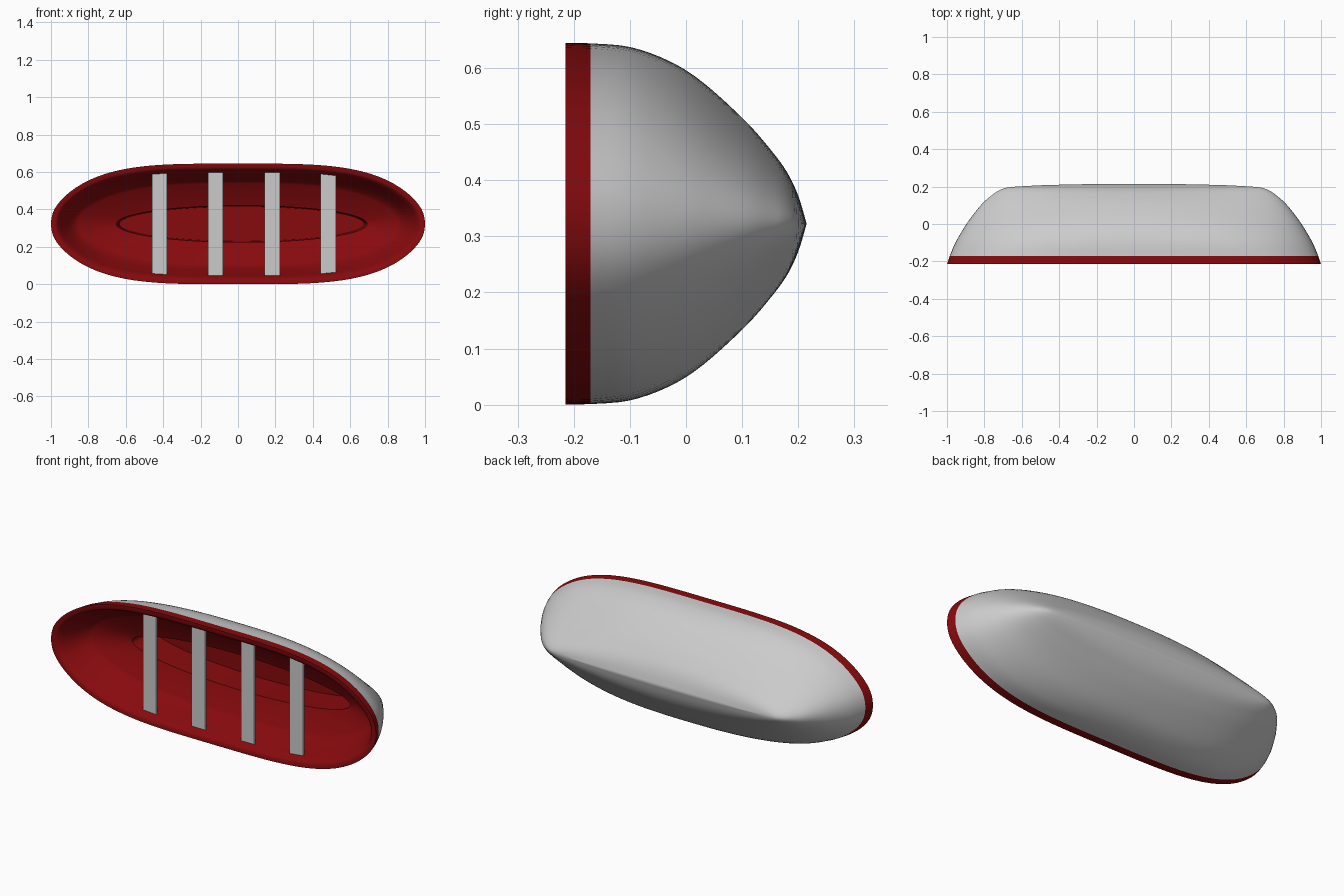
import bpy, math

if "Cube" in bpy.data.objects:
    bpy.data.objects.remove(bpy.data.objects["Cube"])

ZC = 0.3225   # height of the boat's centre line
N = 96        # points around each ring

red = bpy.data.materials.new("red_paint")
red.diffuse_color = (0.24, 0.003, 0.004, 1)
red.use_nodes = True
red.node_tree.nodes["Principled BSDF"].inputs["Base Color"].default_value = red.diffuse_color


def half_width(u, p):
    # outline from pointed ellipse (p near 2) to straight-sided with blunt ends (p near 4)
    u = abs(u)
    return max(0.0, 1 - u ** p) ** (0.5 + 0.05 * (p - 2) * (1 - u ** 20))


def ring(y, a, b, p, cx=0.0, drop=0.0):
    pts = []
    for i in range(N):
        t = 2 * math.pi * i / N
        u = math.cos(t)
        side = 1 if math.sin(t) >= 0 else -1
        w = half_width(u, p) if i % (N // 2) else 0.0
        pts.append((cx + a * u, y - drop * u * u, ZC + side * b * w))
    return pts


def refine(rows, n=4):
    # Catmull-Rom interpolation between ring settings
    out = []
    for i in range(len(rows) - 1):
        r = [rows[max(i - 1, 0)], rows[i], rows[i + 1], rows[min(i + 2, len(rows) - 1)]]
        for k in range(n):
            t = k / n
            out.append([0.5 * (2 * q + (s - p) * t + (2 * p - 5 * q + 4 * s - v) * t * t
                               + (3 * q - p - 3 * s + v) * t ** 3) for p, q, s, v in zip(*r)])
    return out + [list(rows[-1])]


def make(name, verts, faces, mat=None, angle=35):
    me = bpy.data.meshes.new(name)
    me.from_pydata(verts, [], faces)
    ob = bpy.data.objects.new(name, me)
    bpy.context.collection.objects.link(ob)
    bpy.ops.object.select_all(action='DESELECT')
    ob.select_set(True)
    bpy.context.view_layer.objects.active = ob
    bpy.ops.object.mode_set(mode='EDIT')
    bpy.ops.mesh.select_all(action='SELECT')
    bpy.ops.mesh.remove_doubles(threshold=0.00005)
    bpy.ops.object.mode_set(mode='OBJECT')
    bpy.ops.object.shade_smooth_by_angle(angle=math.radians(angle))
    if mat:
        me.materials.append(mat)
    return ob


def loft(name, rings, mat=None, cap=False, angle=35, flip=False):
    verts = [p for r in rings for p in r]
    faces = []
    for k in range(len(rings) - 1):
        for i in range(N):
            j = (i + 1) % N
            f = (k * N + i, k * N + j, (k + 1) * N + j, (k + 1) * N + i)
            faces.append(f[::-1] if flip else f)
    if cap:
        faces.append(tuple(range(len(verts) - N, len(verts))))
    return make(name, verts, faces, mat, angle)


# Grey outer hull: y, half length, half width, outline power, keel droop
hull_rows = [
    (-0.17, 0.985, 0.3215, 3.8, 0), (-0.10, 0.955, 0.315, 3.4, 0),
    (-0.03, 0.915, 0.290, 2.85, 0), (0.03, 0.875, 0.252, 2.4, 0),
    (0.105, 0.815, 0.184, 2.0, 0), (0.15, 0.765, 0.133, 1.9, 0),
    (0.18, 0.720, 0.092, 1.9, 0), (0.20, 0.660, 0.050, 2.0, 0.003),
    (0.215, 0.50, 0.0, 2.0, 0.008)]
loft("hull", [ring(y, a, b, p, 0, d) for y, a, b, p, d in refine(hull_rows)], angle=60)

# Red rim band, inner wall, floor and sunken well: y, half length, half width, power, x offset
inside_rows = [
    (-0.17, 0.985, 0.3215, 3.8, 0), (-0.215, 1.0, 0.3225, 3.8, 0),
    (-0.215, 0.975, 0.302, 3.8, 0), (-0.207, 0.965, 0.291, 3.8, 0),
    (-0.17, 0.945, 0.276, 3.8, 0), (-0.10, 0.905, 0.247, 3.3, 0),
    (-0.06, 0.875, 0.227, 2.9, 0), (-0.05, 0.855, 0.216, 2.8, 0),
    (0.0, 0.67, 0.098, 2.0, 0.02), (0.17, 0.655, 0.093, 2.0, 0.02)]
loft("inner_shell", [ring(*r) for r in inside_rows], red, cap=True, angle=58, flip=True)

# Four bench seats, their ends trimmed to the inner wall
for n, x in enumerate((-0.42, -0.12, 0.183, 0.483)):
    corners = []
    for y in (-0.178, -0.164):
        for sx, sz in ((-1, -1), (1, -1), (1, 1), (-1, 1)):
            px = x + 0.041 * sx
            corners.append((px, y, ZC + sz * 0.276 * half_width(px / 0.945, 3.8)))
    make(f"seat_{n + 1}", corners,
         [(0, 1, 2, 3), (7, 6, 5, 4), (0, 4, 5, 1), (1, 5, 6, 2), (2, 6, 7, 3), (3, 7, 4, 0)])
